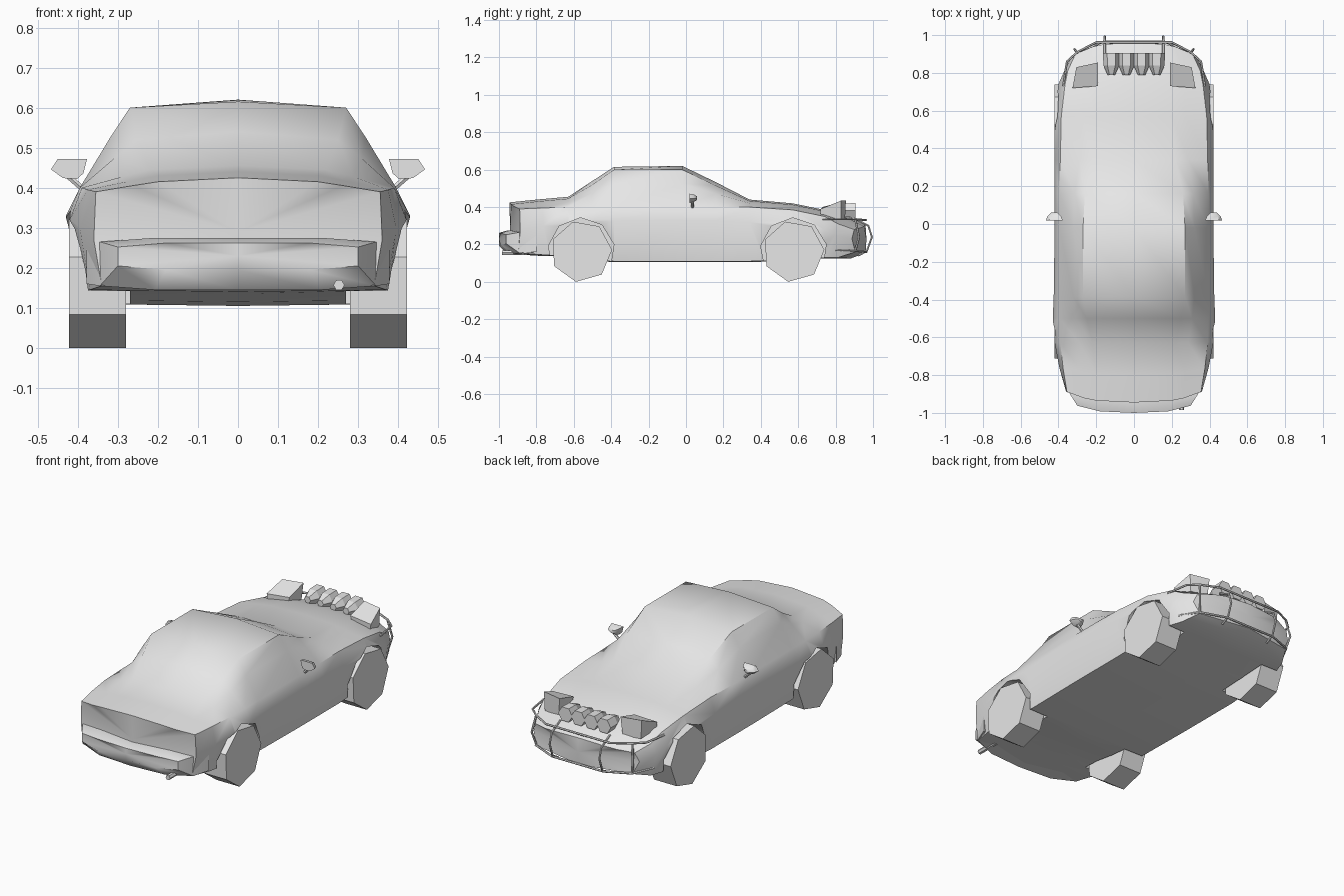
import bpy
import bmesh
import math
from mathutils import Vector

cube = bpy.data.objects.get("Cube")
if cube:
    bpy.data.objects.remove(cube, do_unlink=True)

# One plain grey for the whole car
GREY = (0.8, 0.8, 0.8, 1.0)
paint = bpy.data.materials.new("plain grey")
paint.use_nodes = True
paint.diffuse_color = GREY
paint.node_tree.nodes["Principled BSDF"].inputs["Base Color"].default_value = GREY


def activate(obj):
    bpy.ops.object.select_all(action="DESELECT")
    obj.select_set(True)
    bpy.context.view_layer.objects.active = obj


def smooth(obj, degrees):
    activate(obj)
    bpy.ops.object.shade_smooth_by_angle(angle=math.radians(degrees))


def loft(name, rings, tips=(None, None)):
    """Skin a row of equal rings; each end is a flat cap or a fan to a tip."""
    bm = bmesh.new()
    rows = [[bm.verts.new(p) for p in ring] for ring in rings]
    count = len(rows[0])
    for a, b in zip(rows, rows[1:]):
        for i in range(count):
            j = (i + 1) % count
            bm.faces.new((a[i], a[j], b[j], b[i]))
    for row, tip in zip((rows[0], rows[-1]), tips):
        if tip is None:
            bm.faces.new(row)
        else:
            centre = bm.verts.new(tip)
            for i in range(count):
                bm.faces.new((row[i], row[(i + 1) % count], centre))
    bmesh.ops.recalc_face_normals(bm, faces=bm.faces[:])
    mesh = bpy.data.meshes.new(name)
    bm.to_mesh(mesh)
    bm.free()
    obj = bpy.data.objects.new(name, mesh)
    bpy.context.collection.objects.link(obj)
    mesh.materials.append(paint)
    return obj


def symmetric_ring(y, bow, half):
    """Mirror a half outline whose ends lie on x = 0, bending it along y."""
    full = half + [(-x, z) for x, z in reversed(half[1:-1])]
    return [(x, y + bow * abs(x / 0.4) ** 3, z) for x, z in full]


def wheel_ring(x, y, z, radius, sides, turn):
    steps = [turn + math.tau * i / sides for i in range(sides)]
    return [(x, y + radius * math.cos(a), z + radius * math.sin(a)) for a in steps]


def tube(name, points, radius):
    curve = bpy.data.curves.new(name, "CURVE")
    curve.dimensions = "3D"
    curve.bevel_depth = radius
    curve.bevel_resolution = 1
    curve.use_fill_caps = True
    spline = curve.splines.new("POLY")
    spline.points.add(len(points) - 1)
    for target, p in zip(spline.points, points):
        target.co = (*p, 1.0)
    obj = bpy.data.objects.new(name, curve)
    bpy.context.collection.objects.link(obj)
    curve.materials.append(paint)
    activate(obj)
    bpy.ops.object.convert(target="MESH")
    smooth(bpy.context.object, 50)


# Body shell: y, bow, sill x z, waist x z, shoulder x z, roof edge x z, top z
SECTIONS = [
    (-.945, .08, .34, .155, .36, .27, .355, .39, .2, .415, .425),
    (-.8, .04, .37, .145, .395, .3, .375, .395, .2, .43, .44),
    (-.63, 0, .385, .14, .42, .32, .39, .4, .22, .445, .455),
    (-.5, 0, .39, .12, .43, .33, .395, .4, .25, .52, .54),
    (-.385, 0, .39, .11, .425, .33, .395, .4, .27, .6, .615),
    (-.02, 0, .395, .11, .42, .33, .395, .4, .27, .6, .62),
    (.16, 0, .395, .11, .42, .33, .395, .4, .26, .515, .533),
    (.34, 0, .395, .11, .42, .32, .39, .4, .22, .433, .44),
    (.57, 0, .39, .12, .42, .31, .385, .385, .2, .413, .42),
    (.74, 0, .375, .13, .4, .28, .365, .35, .2, .378, .385),
    (.88, -.1, .35, .13, .375, .25, .35, .31, .18, .337, .345),
    (.96, -.13, .3, .16, .33, .23, .31, .28, .16, .298, .305),
]
rings = []
for y, bow, sx, sz, wx, wz, hx, hz, rx, rz, top in SECTIONS:
    glass = (hx + (rx - hx) * 0.6, hz + (rz - hz) * 0.62)
    half = [(0, sz - 0.005), (sx, sz), (wx, wz), (hx, hz), glass, (rx, rz), (0, top)]
    rings.append(symmetric_ring(y, bow, half))
body = loft("body", rings, ((0, -.94, .29), (0, .965, .23)))

# Wheels and the arches cut around them
AXLES = {"rear": -.56, "front": .575}
for axle, y in AXLES.items():
    for side, s in (("left", 1), ("right", -1)):
        cutter = loft("arch_cutter", [
            wheel_ring(s * x, y, .165, .178, 9, .2) for x in (.27, .6)])
        cutter.hide_render = True
        cut = body.modifiers.new("arch", "BOOLEAN")
        cut.operation = "DIFFERENCE"
        cut.solver = "EXACT"
        cut.object = cutter
        activate(body)
        bpy.ops.object.modifier_apply(modifier=cut.name)
        bpy.data.objects.remove(cutter, do_unlink=True)
        loft(f"{axle}_wheel_{side}", [
            wheel_ring(s * x, y, .163, .165, 7, .05) for x in (.28, .422)])
smooth(body, 42)

# Rear bumper: y, bow, half width, bottom, top
bumper_rings = []
for y, bow, w, low, high in ((-1, .09, .3, .195, .262),
                             (-.955, .1, .345, .145, .275),
                             (-.85, .06, .378, .15, .265)):
    half = [(0, low), (w * .6, low), (w, low + .01),
            (w, high - .01), (w * .6, high), (0, high)]
    bumper_rings.append(symmetric_ring(y, bow, half))
smooth(loft("rear_bumper", bumper_rings, ((0, -1, .23), (0, -.85, .2))), 45)

# Exhaust pipe
tube("exhaust", [(.252, -.985, .157), (.252, -.85, .157)], .014)

for side, s in (("left", 1), ("right", -1)):
    # Raised headlamp wedge
    tail = [(.2, .73, .36), (.32, .72, .35), (.325, .72, .39), (.19, .73, .4)]
    face = [(.2, .85, .33), (.3, .83, .33), (.305, .83, .435), (.19, .855, .435)]
    loft(f"headlamp_{side}", [[(s * x, y, z) for x, y, z in r] for r in (tail, face)])

    # Door mirror: hexagonal head tapering forward, on a short stalk
    centre = Vector((s * .422, 0, .448))
    outline = [(-.045, .024), (.028, .024), (.045, -.002),
               (.015, -.024), (-.02, -.026), (-.036, -.012)]
    head = [[(centre.x + s * dx * k, y, centre.z + dz * k) for dx, dz in outline]
            for y, k in ((.018, 1), (.042, .8), (.06, .35))]
    smooth(loft(f"mirror_{side}", head), 50)
    tube(f"mirror_stalk_{side}",
         [(s * .385, .035, .395), (s * .425, .035, .43)], .008)

    # Bull bar uprights
    tube(f"bar_upright_{side}", [
        (s * .155, y, z) for y, z in ((.9, .34), (.975, .3), (.994, .24),
                                      (.967, .165), (.92, .14))], .006)
    tube(f"bar_corner_{side}", [
        (s * .3, .905, .335), (s * .315, .925, .24), (s * .3, .905, .165)], .006)

# Row of four hexagonal spot lamps across the nose
for n in range(4):
    x = -.12 + n * .08
    pod = []
    for y, r in ((.79, .02), (.84, .042), (.905, .044)):
        pod.append([(x + r * math.cos(a), y, .383 + r * math.sin(a))
                    for a in (math.tau * i / 6 for i in range(6))])
    loft(f"spot_lamp_{n + 1}", pod)

# Bull bar rails, mirrored about the centre
for name, rail in (
        ("upper_rail", [(.375, .73, .335), (.355, .86, .335),
                        (.3, .91, .335), (.2, .962, .33)]),
        ("lower_rail", [(.36, .8, .17), (.3, .91, .165), (.16, .965, .16)])):
    tube(name, rail + [(-x, y, z) for x, y, z in reversed(rail)], .006)
